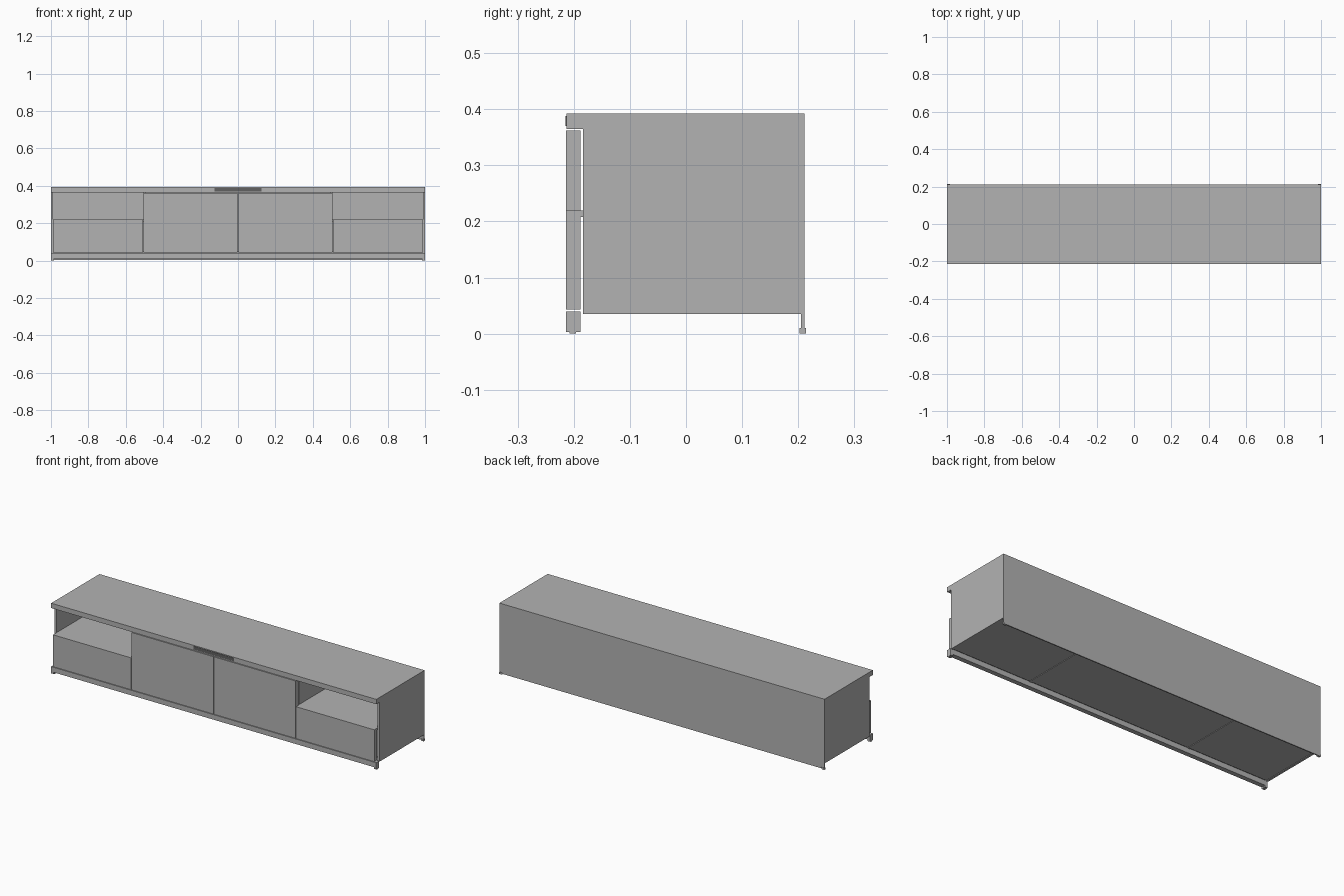
import bpy

if "Cube" in bpy.data.objects:
    bpy.data.objects.remove(bpy.data.objects["Cube"])


def material(name, value):
    mat = bpy.data.materials.new(name)
    mat.use_nodes = True
    colour = (value, value, value, 1)
    mat.diffuse_color = colour
    mat.node_tree.nodes["Principled BSDF"].inputs["Base Color"].default_value = colour
    return mat


grey = material("light grey", 0.45)
dark = material("dark grey", 0.12)


def box(name, x, y, z, mat=grey):
    """Box from its (low, high) range on each axis."""
    ranges = (x, y, z)
    bpy.ops.mesh.primitive_cube_add(size=1, location=[(a + b) / 2 for a, b in ranges])
    ob = bpy.context.object
    ob.name = name
    ob.scale = [abs(b - a) for a, b in ranges]
    bpy.ops.object.transform_apply(location=False, rotation=False, scale=True)
    ob.data.materials.append(mat)
    return ob


FRONT, FACE, CASE, BACK = -0.214, -0.188, -0.184, 0.211
TOP, UNDER, FLOOR, SHELF = 0.392, 0.365, 0.035, 0.22
INNER, MID, SKIN = 0.988, 0.505, 0.205

# Full-width panels
box("top_panel", (-1, 1), (FRONT + 0.001, BACK), (UNDER, TOP))
box("back_panel", (-1, 1), (SKIN, BACK), (0.003, UNDER))
box("bottom_panel", (-INNER, INNER), (CASE, SKIN), (FLOOR + 0.003, FLOOR + 0.015))
box("front_rail", (-1, 1), (FRONT, FACE), (0.012, 0.04))
box("handle_plate", (-0.125, 0.125), (FRONT - 0.0005, FRONT + 0.001), (0.37, 0.388), dark)

# Parts repeated on both sides
for side, s in (("left", 1), ("right", -1)):
    box(side + "_side", (s * INNER, s), (CASE, SKIN), (FLOOR, UNDER))
    box(side + "_divider", (s * (MID - 0.012), s * MID), (CASE, SKIN), (FLOOR, UNDER))
    box(side + "_shelf", (s * MID, s * INNER), (FACE, SKIN), (SHELF - 0.012, SHELF))
    box(side + "_drawer_front", (s * (MID + 0.002), s * INNER), (FRONT, FACE), (0.043, SHELF))
    box(side + "_door", (s * 0.0015, s * (MID - 0.001)), (FRONT, FACE), (0.043, 0.362))
    box(side + "_front_foot", (s * 0.985, s), (FRONT, FACE), (0.003, 0.012))
    for end, y in (("front", -0.202), ("back", 0.208)):
        box(f"{side}_{end}_pad", (s * 0.983, s), (y - 0.006, y + 0.006), (0, 0.01))
